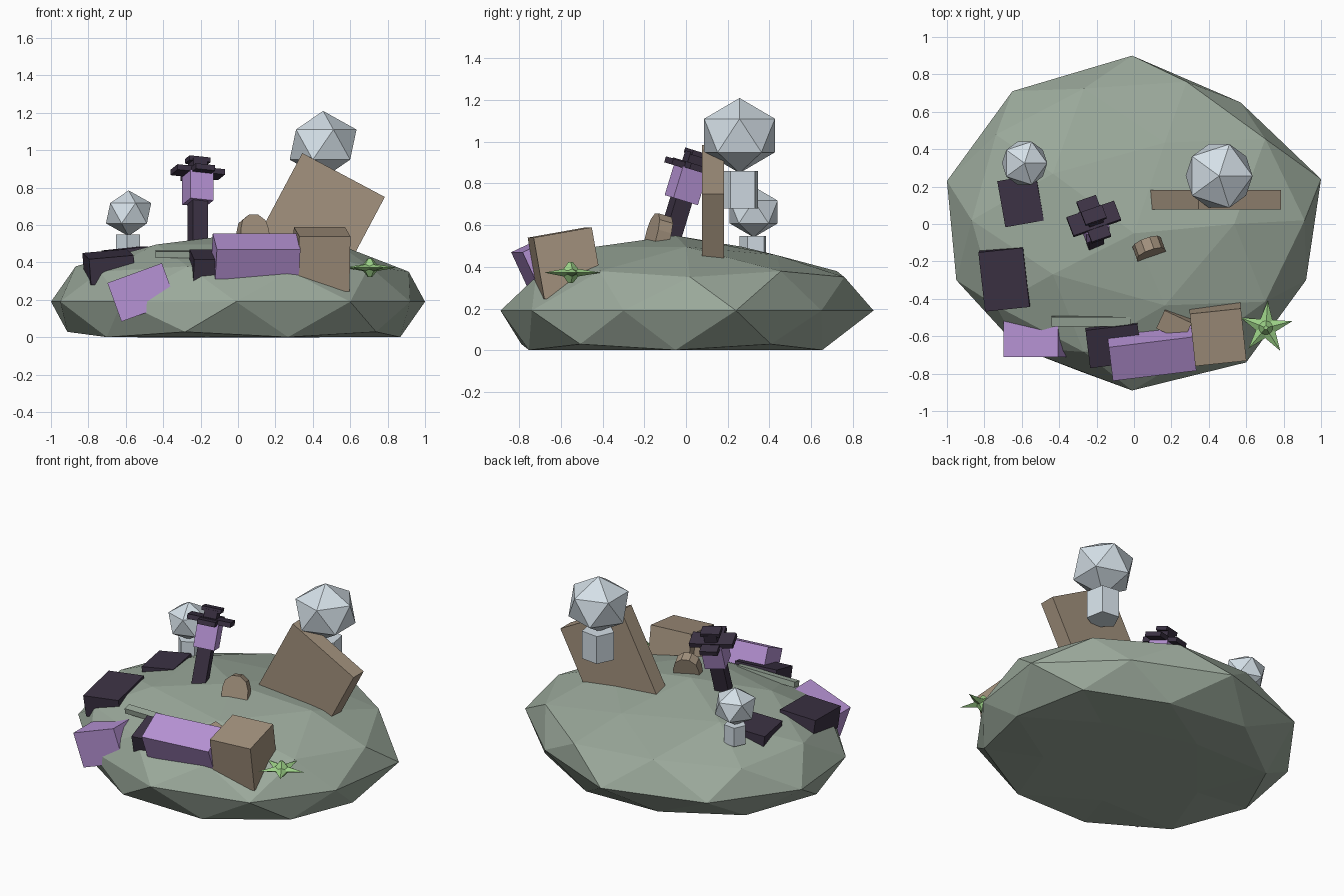
import bpy, bmesh
from math import radians, sin, cos, pi, atan2, degrees
from mathutils import Matrix, Vector

if "Cube" in bpy.data.objects:
    bpy.data.objects.remove(bpy.data.objects["Cube"])


def material(name, rgb):
    m = bpy.data.materials.new(name)
    m.diffuse_color = (*rgb, 1)
    m.use_nodes = True
    m.node_tree.nodes["Principled BSDF"].inputs["Base Color"].default_value = m.diffuse_color
    return m


MOSS = material("moss", (.33, .40, .33))
TAN = material("tan_stone", (.37, .29, .21))
PURPLE = material("purple", (.47, .29, .66))
DARK = material("dark_wood", (.045, .032, .058))
ICE = material("pale_blue", (.66, .74, .80))
LEAF = material("leaf", (.33, .63, .24))


def finish(name, bm, mat, matrix=Matrix()):
    bmesh.ops.recalc_face_normals(bm, faces=bm.faces)
    me = bpy.data.meshes.new(name)
    bm.to_mesh(me)
    bm.free()
    me.materials.append(mat)
    ob = bpy.data.objects.new(name, me)
    ob.matrix_world = matrix
    bpy.context.collection.objects.link(ob)
    return ob


def place(loc, rx=0, ry=0, rz=0):
    return (Matrix.Translation(loc) @ Matrix.Rotation(radians(rz), 4, 'Z')
            @ Matrix.Rotation(radians(ry), 4, 'Y') @ Matrix.Rotation(radians(rx), 4, 'X'))


def box(name, mat, size, matrix):
    bm = bmesh.new()
    bmesh.ops.create_cube(bm, size=1)
    bmesh.ops.scale(bm, vec=size, verts=bm.verts)
    return finish(name, bm, mat, matrix)


# Mound: squashed icosphere with a flat underside and uneven rim
rim = [(1, .24), (.57, .65), (-.01, .9), (-.65, .71), (-1, .23),
       (-.95, -.3), (-.62, -.66), (-.01, -.89), (.6, -.74), (.92, -.3)]
bm = bmesh.new()
bmesh.ops.create_icosphere(bm, subdivisions=2, radius=1)
for v in bm.verts:
    x, y, z = v.co
    h = max(0, .19 + .36 * z)
    if abs(z) < .05:
        x, y = rim[round((degrees(atan2(y, x)) - 18) / 36) % 10]
    else:
        if z > .8 and y > .4:          # the back slope drops off sooner
            h -= .04
        x, y = x * 1.02, y * .87 - (.05 if z > .95 or z < 0 else 0) + (.02 if 0 < z < .6 else 0)
    v.co = (x, y, h)
finish("mound", bm, MOSS)


# Crystal orbs on five-sided stems
def orb(name, loc, r):
    bm = bmesh.new()
    bmesh.ops.create_icosphere(bm, subdivisions=1, radius=r)
    bmesh.ops.scale(bm, vec=(1.11, 1.11, 1), verts=bm.verts)
    finish(name + "_orb", bm, ICE, place(loc))
    bm = bmesh.new()
    bmesh.ops.create_cone(bm, cap_ends=True, segments=5, radius1=r * .56,
                          radius2=r * .56, depth=r * 1.0)
    finish(name + "_stem", bm, ICE, place(Vector(loc) - Vector((0, 0, r * 1.44)), rz=29))


orb("large", (.455, .257, 1.03), .18)
orb("small", (-.585, .325, .663), .122)

# Leaning stone slab
box("slab", TAN, (.5, .105, .56), place((.433, .129, .62), ry=28))

# Leaning lantern post, stacked along its own axis
lean = (Matrix.Translation((-.215, -.09, .5)) @ Matrix.Rotation(radians(-17), 4, 'X')
        @ Matrix.Rotation(radians(20), 4, 'Z'))
for name, mat, size, h in [
        ("lantern_post", DARK, (.085, .085, .4), .05),
        ("lantern_body", PURPLE, (.13, .13, .16), .31),
        ("lantern_cap_long", DARK, (.27, .11, .03), .40),
        ("lantern_cap_cross", DARK, (.11, .24, .03), .395),
        ("lantern_neck", DARK, (.08, .08, .06), .435),
        ("lantern_finial", DARK, (.12, .075, .025), .465)]:
    box(name, mat, size, lean @ Matrix.Translation((0, 0, h)))

# Small arched marker stone
bm = bmesh.new()
arch = [(-.08, -.1)] + [(-.08 * cos(a), .015 + .085 * sin(a))
                        for a in [pi * i / 5 for i in range(6)]] + [(.08, -.1)]
face = bm.faces.new([bm.verts.new((x, -.035, z)) for x, z in arch])
ext = bmesh.ops.extrude_face_region(bm, geom=[face])
bmesh.ops.translate(bm, vec=(0, .07, 0),
                    verts=[e for e in ext["geom"] if isinstance(e, bmesh.types.BMVert)])
finish("marker_stone", bm, TAN, place((.08, -.132, .555), rx=-15, rz=20))

# Fallen blocks along the front
box("fallen_beam", PURPLE, (.45, .20, .175), place((.095, -.685, .433), rx=25, rz=7))
box("fallen_base", DARK, (.28, .21, .14), place((-.11, -.635, .375), rx=15, rz=7))
box("stone_block", TAN, (.275, .285, .30), place((.447, -.58, .417), rx=10, rz=6))
box("stone_chip", TAN, (.16, .11, .12), place((.22, -.53, .43), rx=15, rz=-25))
box("moss_ledge", MOSS, (.42, .05, .035), place((-.23, -.52, .445), rx=10))
box("tilted_block", PURPLE, (.31, .25, .22), place((-.515, -.585, .24), ry=-20))

# Sunken dark blocks on the left
box("sunken_block_back", DARK, (.21, .25, .13), place((-.60, .125, .41), ry=-6, rz=10))
box("sunken_block_front", DARK, (.24, .32, .14), place((-.69, -.29, .375), rx=6, ry=-5, rz=6))

# Five-pointed star plant with a raised heart
bm = bmesh.new()
ring = []
for i in range(10):
    a = pi / 2 + pi * i / 5
    r = .055 if i % 2 else .145
    ring.append(bm.verts.new((r * cos(a), r * sin(a), 0)))
for z in (.025, -.025):
    tip = bm.verts.new((0, 0, z))
    for i in range(10):
        bm.faces.new((ring[i], ring[(i + 1) % 10], tip))
finish("star_plant", bm, LEAF, place((.705, -.555, .372), rz=-4))
for side, z, r1, r2 in (("top", .03, .045, .012), ("bottom", -.03, .012, .045)):
    bm = bmesh.new()
    bmesh.ops.create_cone(bm, cap_ends=True, segments=5, radius1=r1, radius2=r2, depth=.04)
    finish("star_heart_" + side, bm, LEAF, place((.705, -.555, .372 + z), rz=-4))
